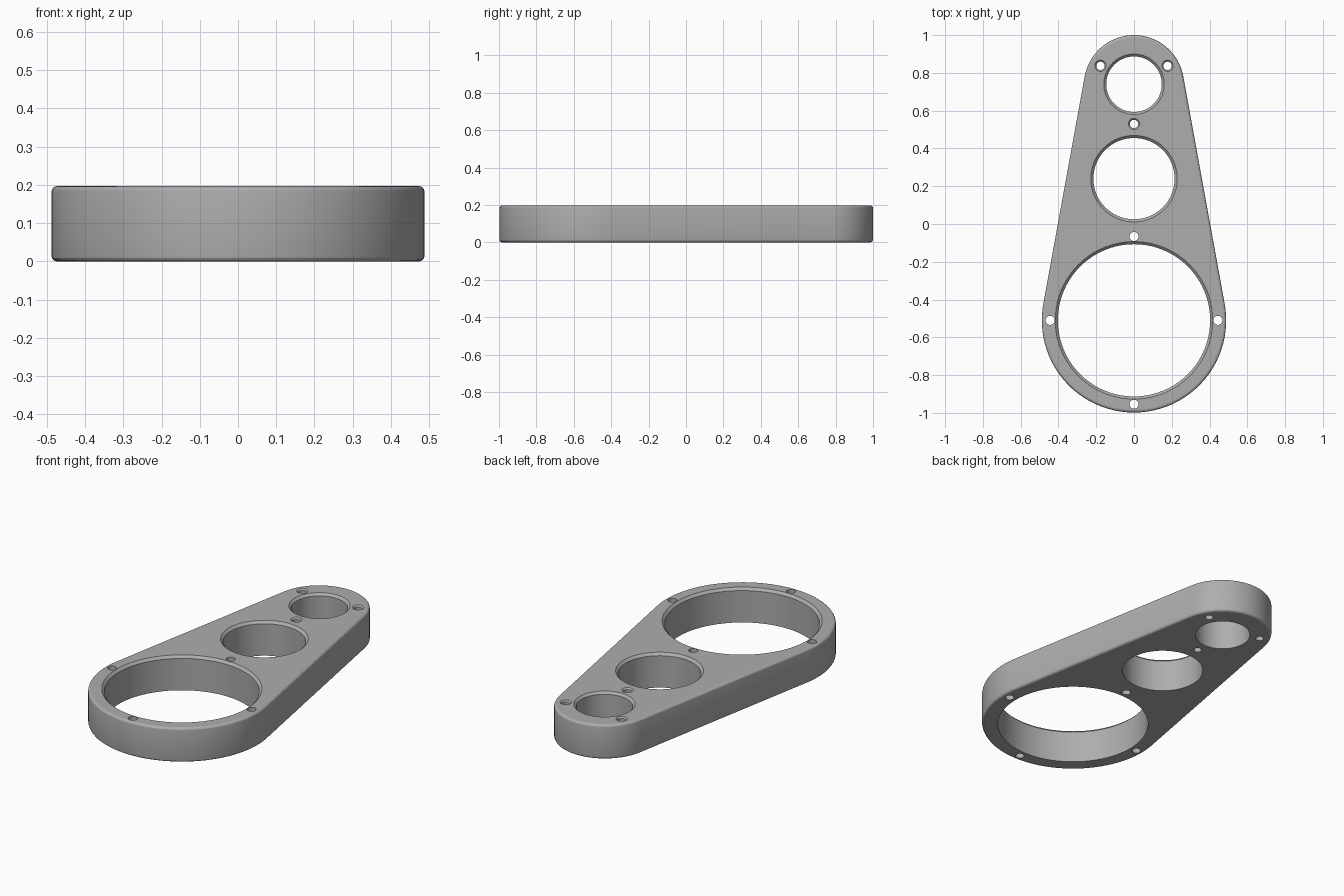
import bpy, bmesh, math

HEIGHT = 0.197
FILLET = 0.015
BIG_Y, BIG_R = -0.51, 0.488
TIP_Y, TIP_R = 0.735, 0.265

cube = bpy.data.objects.get("Cube")
if cube:
    bpy.data.objects.remove(cube, do_unlink=True)

grey = bpy.data.materials.new("plain grey")
grey.use_nodes = True
color = (0.42, 0.42, 0.42, 1)
grey.diffuse_color = color
grey.node_tree.nodes["Principled BSDF"].inputs["Base Color"].default_value = color


def loft(name, rings):
    """Join rings of points into a closed solid."""
    bm = bmesh.new()
    loops = [[bm.verts.new(p) for p in ring] for ring in rings]
    for low, high in zip(loops, loops[1:]):
        for i in range(len(low)):
            j = (i + 1) % len(low)
            bm.faces.new((low[i], low[j], high[j], high[i]))
    bm.faces.new(loops[0][::-1])
    bm.faces.new(loops[-1])
    mesh = bpy.data.meshes.new(name)
    bm.to_mesh(mesh)
    bm.free()
    obj = bpy.data.objects.new(name, mesh)
    bpy.context.collection.objects.link(obj)
    return obj


def outline(inset, z):
    """Two arcs of different radius joined by their common tangents."""
    tilt = math.asin((BIG_R - TIP_R) / (TIP_Y - BIG_Y))
    points = []
    for cy, r, start, end, steps in (
            (TIP_Y, TIP_R, tilt, math.pi - tilt, 36),
            (BIG_Y, BIG_R, math.pi - tilt, 2 * math.pi + tilt, 48)):
        for i in range(steps + 1):
            a = start + (end - start) * i / steps
            points.append(((r - inset) * math.cos(a),
                           cy + (r - inset) * math.sin(a), z))
    return points


def circle(x, y, r, z, steps):
    return [(x + r * math.cos(math.tau * i / steps),
             y + r * math.sin(math.tau * i / steps), z) for i in range(steps)]


# Plate with rounded upper and lower rims
rim = []
for i in range(5):
    a = math.pi / 2 * i / 4
    rim.append((FILLET * (1 - math.sin(a)), FILLET * (1 - math.cos(a))))
sections = rim + [(inset, HEIGHT - z) for inset, z in reversed(rim)]
plate = loft("mounting_plate", [outline(inset, z) for inset, z in sections])
plate.data.materials.append(grey)

# Large openings and screw holes: x, y, radius, lip width, sides
holes = [(0, BIG_Y, 0.403, 0.014, 80),
         (0, 0.24, 0.215, 0.014, 64),
         (0, 0.74, 0.147, 0.013, 56)]
for degrees in (30, 150, 270):
    a = math.radians(degrees)
    holes.append((0.205 * math.cos(a), TIP_Y + 0.205 * math.sin(a), 0.022, 0.008, 24))
for degrees in range(0, 360, 90):
    a = math.radians(degrees)
    holes.append((0.444 * math.cos(a), BIG_Y + 0.444 * math.sin(a), 0.024, 0, 24))

# Cut every hole, with a chamfered lip on the upper face
bpy.context.view_layer.objects.active = plate
for x, y, r, lip, steps in holes:
    rings = [circle(x, y, r, -0.05, steps)]
    if lip:
        rings += [circle(x, y, r, HEIGHT - lip, steps),
                  circle(x, y, r + lip, HEIGHT, steps)]
    rings.append(circle(x, y, r + lip, HEIGHT + 0.05, steps))
    cutter = loft("hole_cutter", rings)
    cutter.hide_render = True
    cut = plate.modifiers.new("hole", 'BOOLEAN')
    cut.operation = 'DIFFERENCE'
    cut.solver = 'EXACT'
    cut.object = cutter
    bpy.ops.object.modifier_apply(modifier=cut.name)
    bpy.data.objects.remove(cutter, do_unlink=True)

# Smooth curved walls, keep flat faces and lips crisp
bpy.ops.object.select_all(action='DESELECT')
plate.select_set(True)
bpy.ops.object.shade_smooth_by_angle(angle=math.radians(16))
for polygon in plate.data.polygons:
    if abs(polygon.normal.z) > 0.999:
        polygon.use_smooth = False
